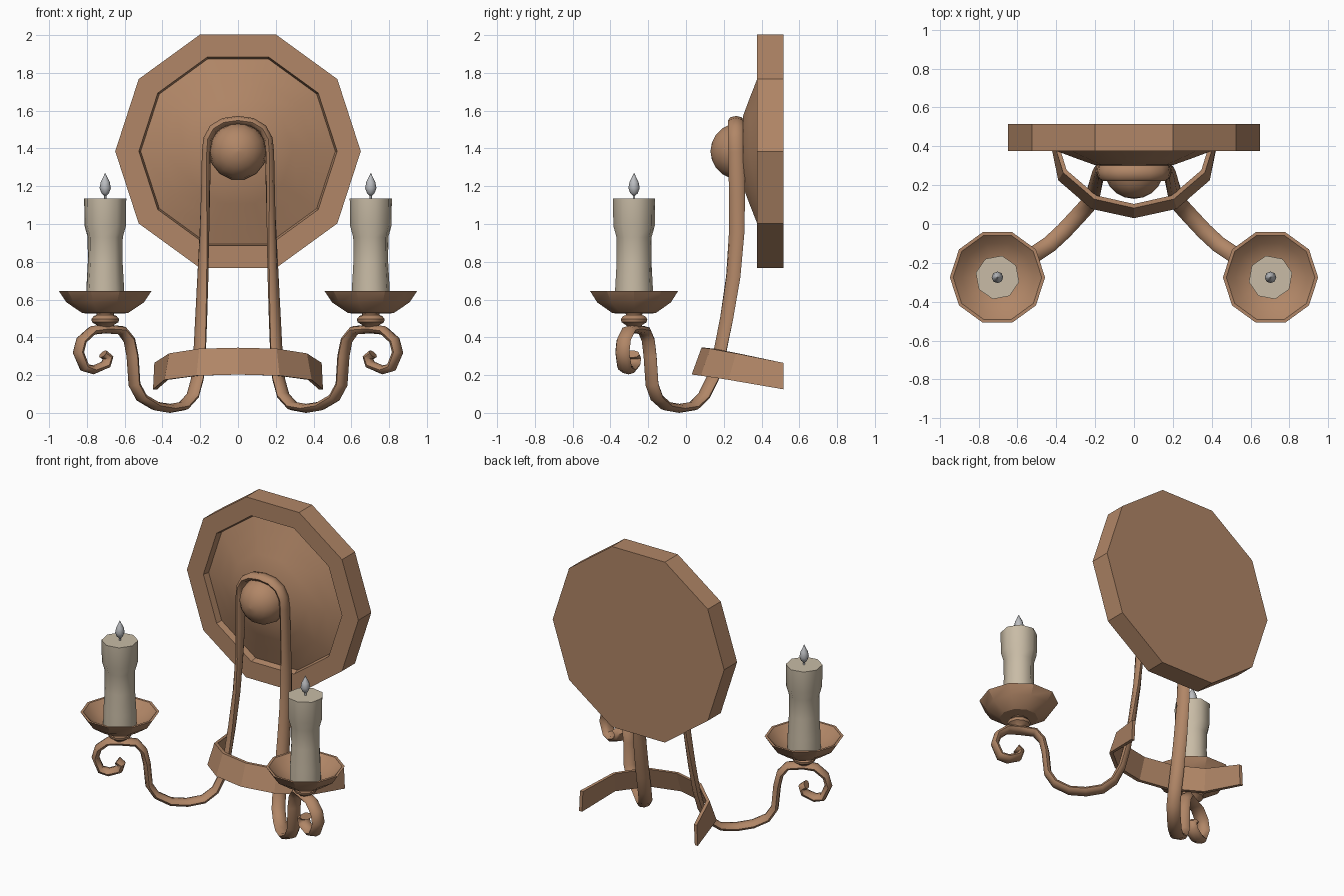
import bpy, bmesh, math
from mathutils import Vector

if "Cube" in bpy.data.objects:
    bpy.data.objects.remove(bpy.data.objects["Cube"])


def material(name, rgb):
    m = bpy.data.materials.new(name)
    m.diffuse_color = (*rgb, 1)
    m.use_nodes = True
    m.node_tree.nodes["Principled BSDF"].inputs["Base Color"].default_value = m.diffuse_color
    return m


COPPER = material("aged_copper", (0.44, 0.24, 0.135))
WAX = material("ivory_wax", (0.58, 0.50, 0.38))
GLASS = material("grey_flame", (0.50, 0.51, 0.53))


def finish(bm, name, mat, angle):
    bmesh.ops.remove_doubles(bm, verts=bm.verts, dist=1e-5)
    bmesh.ops.recalc_face_normals(bm, faces=bm.faces)
    me = bpy.data.meshes.new(name)
    bm.to_mesh(me)
    bm.free()
    me.materials.append(mat)
    ob = bpy.data.objects.new(name, me)
    bpy.context.collection.objects.link(ob)
    bpy.ops.object.select_all(action='DESELECT')
    ob.select_set(True)
    bpy.context.view_layer.objects.active = ob
    bpy.ops.object.shade_smooth_by_angle(angle=math.radians(angle))
    return ob


def skin(bm, rings, closed_ring=True):
    """Join successive point rings with quads and cap both ends."""
    vs = [[bm.verts.new(p) for p in r] for r in rings]
    n = len(vs[0])
    for a, b in zip(vs, vs[1:]):
        for i in range(n):
            j = (i + 1) % n
            bm.faces.new((a[i], a[j], b[j], b[i]))
    bm.faces.new(vs[0])
    bm.faces.new(vs[-1])


def lathe(name, profile, sides, centre, mat, angle=30, axis='Z', turn=0):
    """Turn (radius, height) points about a vertical or front-back axis."""
    bm = bmesh.new()
    rings = []
    for r, h in profile:
        ring = []
        for i in range(sides):
            t = 2 * math.pi * i / sides + turn
            c, s = r * math.cos(t), r * math.sin(t)
            off = Vector((c, s, h)) if axis == 'Z' else Vector((c, h, s))
            ring.append(Vector(centre) + off)
        rings.append(ring)
    skin(bm, rings)
    return finish(bm, name, mat, angle)


# Ten-sided wall plate with recessed groove and shallow dome
lathe("wall_plate", [(0.65, 0.515), (0.65, 0.375), (0.525, 0.375), (0.515, 0.418),
                     (0.40, 0.376), (0.29, 0.335), (0.20, 0.303), (0.02, 0.292)],
      10, (0, 0, 1.385), COPPER, axis='Y')

# Round boss at the centre of the plate
boss = [(max(0.002, 0.153 * math.sin(a)), 0.28 - 0.15 * math.cos(a))
        for a in [math.pi * k / 10 for k in range(7)]]
lathe("centre_boss", boss, 14, (0, 0, 1.385), COPPER, 50, 'Y')

# Flattened rod: arch over the boss, down both sides and out to the scrolls
# x, y, z, twist in degrees
PATH = [(0, .265, 1.548, 0), (.075, .265, 1.538, 0), (.13, .265, 1.505, 0),
        (.16, .265, 1.45, 0), (.167, .267, 1.38, 2), (.172, .27, 1.15, 8),
        (.178, .268, .95, 18), (.186, .25, .72, 28), (.195, .215, .5, 36),
        (.204, .175, .3, 42), (.215, .14, .18, 44), (.24, .095, .09, 45),
        (.29, .04, .036, 45), (.36, -.035, .024, 45), (.435, -.105, .036, 42),
        (.51, -.155, .08, 40), (.548, -.18, .15, 38), (.558, -.19, .30, 38),
        (.575, -.20, .385, 38), (.615, -.222, .437, 36), (.70, -.275, .445, 34),
        (.77, -.305, .437, 32), (.828, -.33, .385, 30), (.845, -.337, .32, 30),
        (.812, -.325, .24, 30), (.765, -.305, .228, 30), (.70, -.28, .256, 30),
        (.688, -.275, .292, 30), (.715, -.285, .312, 30)]
full = [(-x, y, z, -a) for x, y, z, a in PATH[:0:-1]] + PATH
pts = [Vector(p[:3]) for p in full]
rings = []
for i, p in enumerate(pts):
    fwd = (pts[min(i + 1, len(pts) - 1)] - p).normalized()
    back = (p - pts[max(i - 1, 0)]).normalized()
    t = (fwd + back).normalized()
    a = math.radians(full[i][3])
    w = Vector((math.sin(a), math.cos(a), 0))
    w = (w - t * w.dot(t)).normalized()
    n = t.cross(w)
    rings.append([p + w * 0.043 * math.cos(k * math.pi / 4) + n * 0.024 * math.sin(k * math.pi / 4)
                  for k in range(8)])
bm = bmesh.new()
skin(bm, rings)
finish(bm, "scroll_arms", COPPER, 50)

# Flared strap bracing the arms against the wall
LOW = [(0, .03, .203), (.22, .078, .197), (.39, .225, .175), (.45, .515, .125)]
HIGH = [(0, .082, .345), (.205, .128, .34), (.365, .265, .315), (.443, .515, .265)]


def both(row):
    return [(-x, y, z) for x, y, z in row[:0:-1]] + row


rings = []
for lo, hi in zip(both(LOW), both(HIGH)):
    # inner copy is drawn in towards the middle of the arc
    inner = [Vector((x * 0.95, y + 0.022 * (0.515 - y) / 0.45, z)) for x, y, z in (hi, lo)]
    rings.append([Vector(lo), Vector(hi)] + inner)
bm = bmesh.new()
skin(bm, rings)
finish(bm, "wall_strap", COPPER, 20)

# Drip pan, collar, candle, wick and flame on each side
for side, s in (("left", -1), ("right", 1)):
    c = (0.703 * s, -0.275, 0)
    lathe(side + "_collar", [(.03, .445), (.045, .465), (.07, .48), (.074, .497), (.06, .513),
                             (.045, .518), (.05, .54)], 10, c, COPPER, 40)
    lathe(side + "_drip_pan", [(.05, .525), (.12, .528), (.205, .585), (.245, .645),
                               (.228, .645), (.185, .603), (.11, .56), (.02, .555)],
          10, c, COPPER, 30)
    turn = math.radians(12) if s > 0 else math.radians(-12)
    lathe(side + "_candle", [(.104, .55), (.102, .66), (.094, .80), (.095, .93), (.112, .99),
                             (.114, 1.135)], 8, c, WAX, 50, turn=turn)
    lathe(side + "_wick", [(.007, 1.13), (.007, 1.165)], 6, c, GLASS, 61)
    lathe(side + "_flame", [(.006, 1.15), (.02, 1.163), (.03, 1.19), (.024, 1.222),
                            (.01, 1.25), (.001, 1.27)], 8, c, GLASS, 60)
